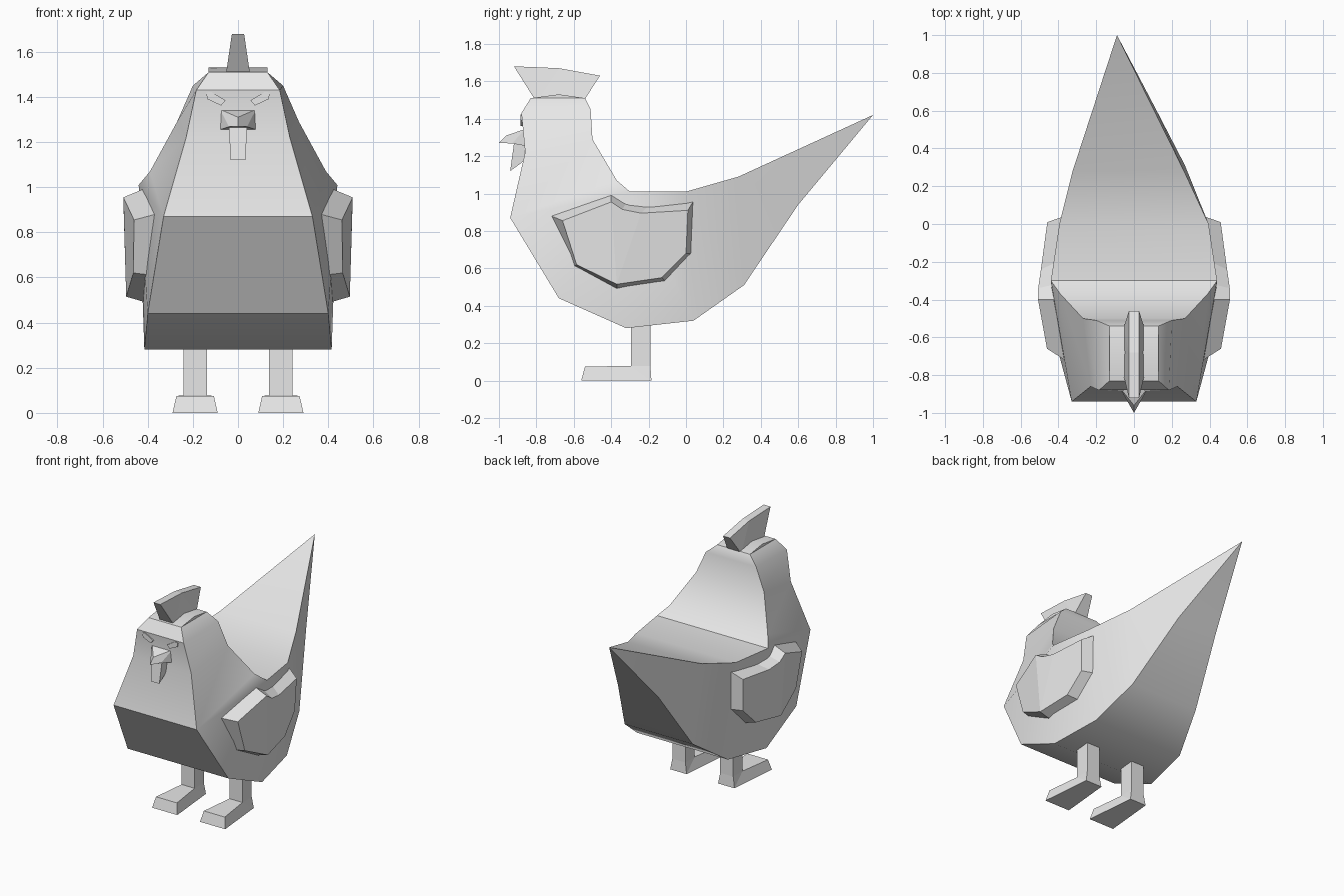
import bpy, bmesh, math

cube = bpy.data.objects.get("Cube")
if cube:
    bpy.data.objects.remove(cube, do_unlink=True)

GREY = (0.8, 0.8, 0.8, 1.0)
grey = bpy.data.materials.new("light_grey")
grey.use_nodes = True
grey.diffuse_color = GREY
grey.node_tree.nodes["Principled BSDF"].inputs["Base Color"].default_value = GREY


def build(name, verts, faces, smooth=None):
    """Make an object from corner points and faces, normals outward."""
    bm = bmesh.new()
    vs = [bm.verts.new(v) for v in verts]
    for f in faces:
        bm.faces.new([vs[i] for i in f])
    bmesh.ops.remove_doubles(bm, verts=bm.verts, dist=0.0005)
    bmesh.ops.recalc_face_normals(bm, faces=bm.faces)
    mesh = bpy.data.meshes.new(name)
    bm.to_mesh(mesh)
    bm.free()
    mesh.materials.append(grey)
    ob = bpy.data.objects.new(name, mesh)
    bpy.context.collection.objects.link(ob)
    if smooth:
        bpy.ops.object.select_all(action='DESELECT')
        ob.select_set(True)
        bpy.context.view_layer.objects.active = ob
        bpy.ops.object.shade_smooth_by_angle(angle=math.radians(smooth))
    return ob


def profile_solid(name, profile, sides=None, cx=0.0, smooth=None):
    """Side profile of (y, z, half width, x shift) spread to both sides."""
    n = len(profile)
    verts = [(cx + p[3] * 1 + s * p[2] if len(p) > 3 else cx + s * p[2], p[0], p[1])
             for s in (-1, 1) for p in profile]
    faces = [(i, (i + 1) % n, n + (i + 1) % n, n + i) for i in range(n)]
    for f in sides or [tuple(range(n))]:
        faces += [f, tuple(n + i for i in reversed(f))]
    return build(name, verts, faces, smooth)


# Body: head, chest, belly and pointed tail in one loop
body = [(-.83, 1.51, .13), (-.88, 1.43, .185), (-.86, 1.22, .23), (-.94, .87, .33),
        (-.68, .44, .40), (-.32, .28, .415), (.04, .32, .36), (.31, .51, .27),
        (.60, .94, .16, -.04), (1.0, 1.42, .0001, -.09), (.28, 1.09, .295, -.03),
        (0, 1.01, .395), (-.30, 1.01, .44), (-.37, 1.07, .39), (-.50, 1.29, .27),
        (-.51, 1.45, .20), (-.54, 1.51, .13), (-.68, 1.53, .13)]
flanks = [(0, 16, 17), (0, 1, 15, 16), (1, 2, 14, 15), (2, 3, 13, 14), (3, 12, 13),
          (3, 4, 12), (4, 5, 12), (5, 6, 11, 12), (6, 7, 10, 11), (7, 8, 10), (8, 9, 10)]
profile_solid("body", body, flanks, smooth=32)

# Comb on the head
profile_solid("comb", [(-.92, 1.68, .027), (-.68, 1.67, .027), (-.46, 1.63, .027),
                       (-.55, 1.49, .055), (-.80, 1.49, .055)],
              [(0, 1, 4), (1, 2, 3), (1, 3, 4)])

# Beak and the wattle below it
build("beak",
      [(-.08, -.86, 1.345), (.08, -.86, 1.345), (.08, -.86, 1.255), (-.08, -.86, 1.255),
       (0, -.96, 1.31), (0, -1.0, 1.27), (-.04, -.93, 1.268), (.04, -.93, 1.268)],
      [(0, 1, 4), (1, 7, 5, 4), (0, 4, 5, 6), (1, 2, 7), (0, 6, 3),
       (5, 7, 6), (2, 3, 6, 7), (0, 3, 2, 1)])
profile_solid("wattle", [(-.92, 1.265, .04), (-.94, 1.12, .033),
                         (-.865, 1.175, .035), (-.86, 1.265, .04)])

# Wing outlines (y, z): rim against the body and smaller outer face
rim = [(-.72, .88), (-.40, .99), (-.32, .95), (-.20, .935), (.04, .96),
       (.03, .68), (-.11, .53), (-.37, .49), (-.60, .61)]
face = [(-.66, .855), (-.40, .955), (-.34, .915), (-.24, .895), (.01, .91),
        (.0, .68), (-.13, .55), (-.37, .515), (-.585, .62)]


def wing_x(y, z):
    bulge = .055 * abs(y + .37) / (.33 if y < -.37 else .40)
    return .512 - bulge - .04 * (.93 - z)


for s, side in ((1, "left"), (-1, "right")):
    # Wing: bevelled plate, bent at its middle
    verts = [(s * (wing_x(y, z) - .085), y, z) for y, z in rim]
    verts += [(s * wing_x(y, z), y, z) for y, z in face]
    faces = [(i, (i + 1) % 9, 9 + (i + 1) % 9, 9 + i) for i in range(9)]
    faces += [(9, 10, 16, 17), (10, 11, 12, 16), (12, 13, 14, 15, 16), tuple(range(9))]
    build(side + "_wing", verts, faces)

    # Leg with a foot that widens to the front
    profile_solid(side + "_leg",
                  [(-.56, 0, .10), (-.54, .075, .083), (-.295, .078, .052), (-.295, .34, .052),
                   (-.19, .34, .052), (-.19, .078, .052), (-.185, 0, .065)],
                  [(0, 1, 2, 6), (2, 5, 6), (2, 3, 4, 5)], cx=s * .19)

    # Slanted brow
    brow = [(.055, 1.385), (.075, 1.362), (.135, 1.39), (.142, 1.42), (.118, 1.422)]
    verts = [(s * x, y, z) for y in (-.865, -.885) for x, z in brow]
    faces = [(i, (i + 1) % 5, 5 + (i + 1) % 5, 5 + i) for i in range(5)]
    build(side + "_brow", verts, faces + [tuple(range(5)), tuple(range(9, 4, -1))])
